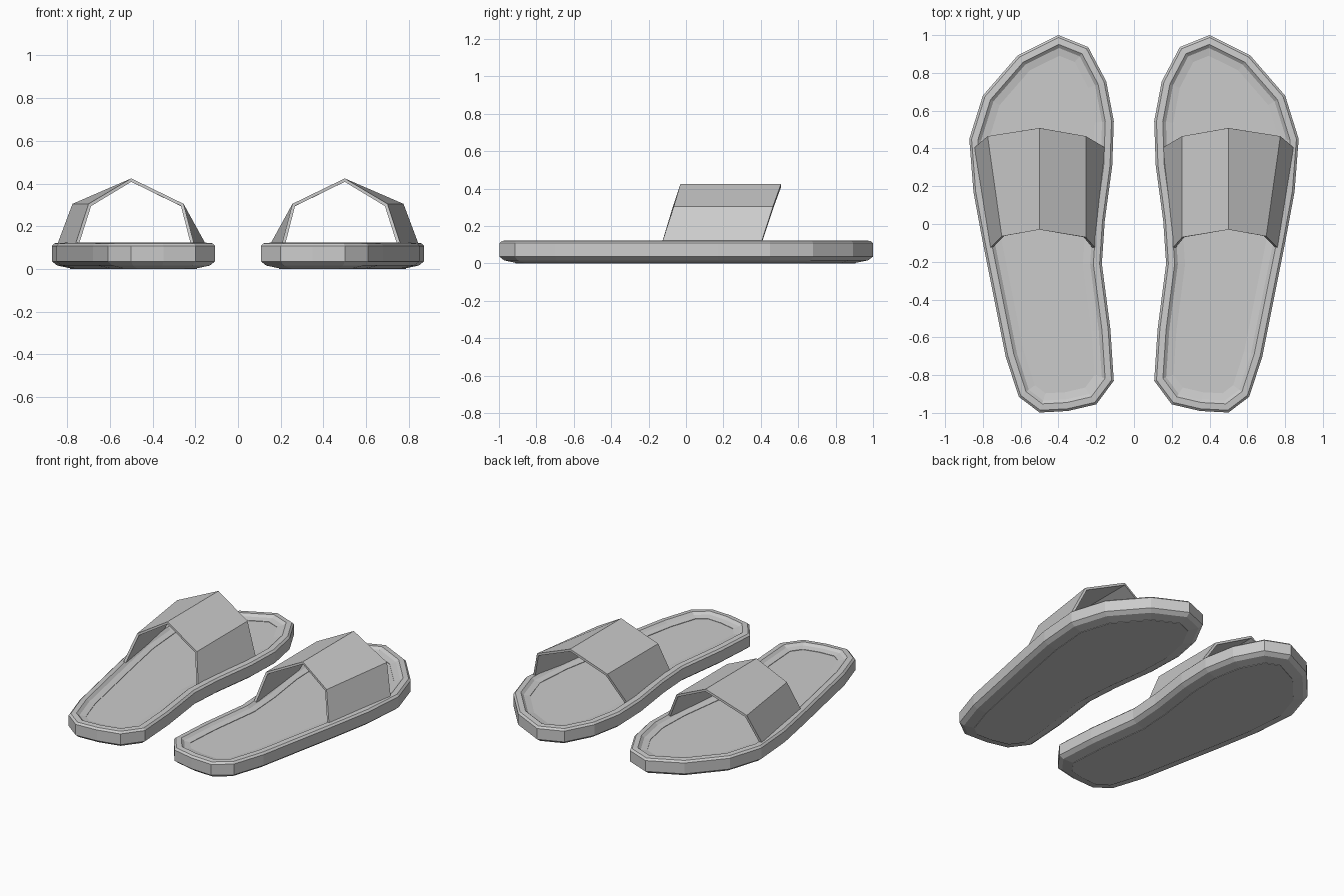
import bpy, bmesh
from mathutils import Vector

if "Cube" in bpy.data.objects:
    bpy.data.objects.remove(bpy.data.objects["Cube"])

# Plan outline of one sole, clockwise from the toe tip
OUTLINE = [(.40, 1.0), (.614, .894), (.80, .68), (.872, .45), (.85, .17), (.80, -.10),
           (.74, -.40), (.68, -.70), (.61, -.915), (.50, -.998), (.35, -.99), (.20, -.955),
           (.107, -.83), (.125, -.555), (.17, -.21), (.155, .015), (.115, .31), (.107, .545),
           (.147, .755), (.243, .937)]


def inset(points, d):
    """Mitred inward offset of a clockwise outline."""
    out = []
    n = len(points)
    for i in range(n):
        a, b, c = (Vector(points[j % n]) for j in (i - 1, i, i + 1))
        u, v = (b - a).normalized(), (c - b).normalized()
        n1, n2 = Vector((u.y, -u.x)), Vector((v.y, -v.x))
        out.append(b + (n1 + n2) * (d / (1 + n1.dot(n2))))
    return out


def finish(name, bm):
    """Make the object and mirror it into a pair."""
    bmesh.ops.recalc_face_normals(bm, faces=bm.faces)
    mesh = bpy.data.meshes.new(name)
    bm.to_mesh(mesh)
    bm.free()
    ob = bpy.data.objects.new(name, mesh)
    bpy.context.collection.objects.link(ob)
    return ob


def mirror(ob):
    ob.modifiers.new("pair", 'MIRROR').use_axis[0] = True


# Sole: stacked rings of (inset, height) from underside to sunken footbed
RINGS = [(.085, .003), (.025, .016), (0, .036), (0, .108), (.012, .12),
         (.045, .123), (.062, .108), (.10, .101)]
bm = bmesh.new()
loops = [[bm.verts.new((p.x, p.y, z)) for p in inset(OUTLINE, d)] for d, z in RINGS]
n = len(OUTLINE)
for lo, hi in zip(loops, loops[1:]):
    for i in range(n):
        j = (i + 1) % n
        bm.faces.new((lo[i], lo[j], hi[j], hi[i]))
# Underside and footbed fill, very slightly bellied
for loop, z in ((loops[0], 0), (loops[-1], .098)):
    face = bm.faces.new(loop)
    inner = bmesh.ops.inset_individual(bm, faces=[face], thickness=.04)
    for v in face.verts:
        v.co.z = z
mirror(finish("sole", bm))

# Strap: faceted band between a front edge and a back edge
FRONT = [(.202, -.13, .105), (.255, -.07, .305), (.50, -.03, .424), (.70, -.065, .305), (.765, -.13, .105)]
BACK = [(.145, .40, .105), (.255, .465, .305), (.50, .508, .424), (.775, .465, .305), (.85, .40, .105)]
bm = bmesh.new()
f, b = ([bm.verts.new(p) for p in edge] for edge in (FRONT, BACK))
for i in range(4):
    bm.faces.new((f[i], f[i + 1], b[i + 1], b[i]))
bm.normal_update()
flip = bm.faces[:][1].normal.z < 0 if bm.faces.ensure_lookup_table() is None else False
strap = finish("strap", bm)
if strap.data.polygons[1].normal.z < 0:
    strap.data.flip_normals()
solid = strap.modifiers.new("thickness", 'SOLIDIFY')
solid.thickness = .016
solid.offset = -1
mirror(strap)
